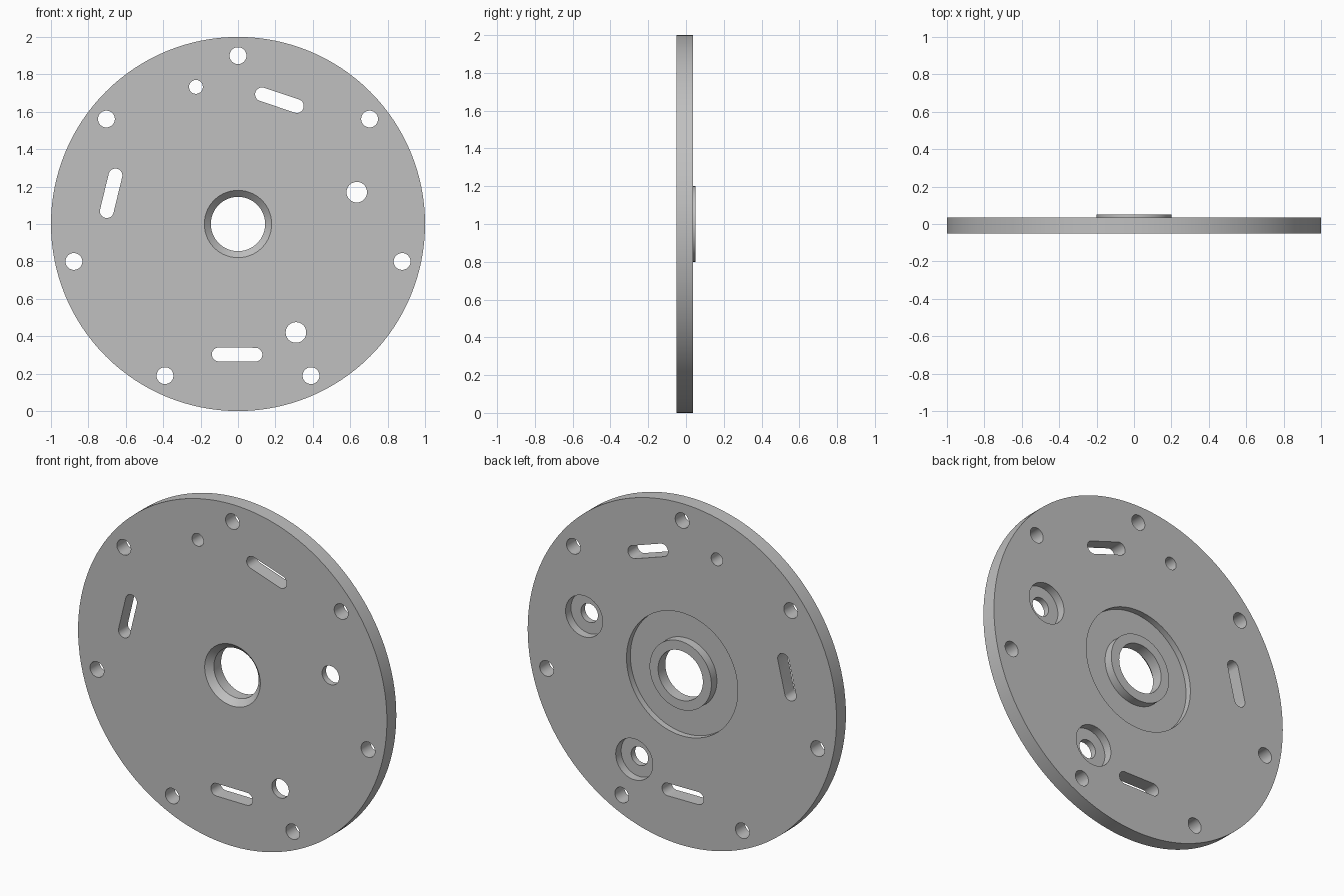
import bpy, bmesh
from math import sin, cos, pi, radians
from mathutils import Matrix

cube = bpy.data.objects.get("Cube")
if cube:
    bpy.data.objects.remove(cube, do_unlink=True)

FRONT, BACK, BOSS, FLOOR = -0.051, 0.036, 0.051, 0.0
CENTRE = 1.0  # height of the disc axis

steel = bpy.data.materials.new("grey metal")
steel.use_nodes = True
colour = (0.53, 0.53, 0.53, 1)
steel.diffuse_color = colour
steel.node_tree.nodes["Principled BSDF"].inputs["Base Color"].default_value = colour


def make_object(name, bm):
    bmesh.ops.recalc_face_normals(bm, faces=bm.faces)
    mesh = bpy.data.meshes.new(name)
    bm.to_mesh(mesh)
    bm.free()
    mesh.materials.append(steel)
    obj = bpy.data.objects.new(name, mesh)
    bpy.context.collection.objects.link(obj)
    return obj


def add_slot(bm, x, z, radius, half=0.0, angle=0.0, y0=-0.2, y1=0.2, n=24):
    """Prism along y with rounded ends; a plain cylinder when half is zero."""
    pts = []
    for i in range(2 * n):
        a = pi * (i + 0.5) / n - pi / 2
        px = radius * cos(a) + (half if i < n else -half)
        pz = radius * sin(a)
        pts.append((x + px * cos(angle) - pz * sin(angle), y0,
                    z + px * sin(angle) + pz * cos(angle)))
    face = bm.faces.new([bm.verts.new(p) for p in pts])
    ext = bmesh.ops.extrude_face_region(bm, geom=[face])
    verts = [g for g in ext["geom"] if isinstance(g, bmesh.types.BMVert)]
    bmesh.ops.translate(bm, verts=verts, vec=(0, y1 - y0, 0))


# Disc with chamfered bore, hub ring and rear recess, turned from one profile
profile = [(0.145, BOSS), (0.2, BOSS), (0.2, FLOOR), (0.36, FLOOR), (0.36, BACK),
           (1, BACK), (1, FRONT), (0.18, FRONT), (0.145, FRONT + 0.035)]
bm = bmesh.new()
ring = [bm.verts.new((r, y, 0)) for r, y in profile]
edges = [bm.edges.new((v, ring[i - 1])) for i, v in enumerate(ring)]
bmesh.ops.spin(bm, geom=ring + edges, cent=(0, 0, 0), axis=(0, 1, 0),
               angle=2 * pi, steps=128, use_merge=True)
bmesh.ops.remove_doubles(bm, verts=bm.verts, dist=1e-5)
bmesh.ops.transform(bm, matrix=Matrix.Translation((0, 0, CENTRE)), verts=bm.verts)
plate = make_object("flange_plate", bm)

# Through holes and slots
through = bmesh.new()
for k in range(7):
    a = pi / 2 + k * 2 * pi / 7
    add_slot(through, 0.9 * cos(a), CENTRE + 0.9 * sin(a), 0.045)
add_slot(through, -0.225, 1.733, 0.037)
for deg in (71.5, 166.4, 269.6):
    a = radians(deg)
    add_slot(through, 0.698 * cos(a), CENTRE + 0.698 * sin(a), 0.037, 0.098, a - pi / 2)

# Two bolt holes, counterbored from the back
bores = bmesh.new()
for x, z in ((0.635, 1.17), (0.31, 0.42)):
    add_slot(through, x, z, 0.055)
    add_slot(bores, x, z, 0.12, y0=BACK - 0.05)

for cutter in (make_object("hole_cutter", through), make_object("counterbore_cutter", bores)):
    cutter.hide_render = True
    mod = plate.modifiers.new(cutter.name, "BOOLEAN")
    mod.operation, mod.solver, mod.object = "DIFFERENCE", "EXACT", cutter
    bpy.ops.object.select_all(action="DESELECT")
    plate.select_set(True)
    bpy.context.view_layer.objects.active = plate
    bpy.ops.object.modifier_apply(modifier=mod.name)
    bpy.data.objects.remove(cutter, do_unlink=True)

# Smooth curved walls, crisp rims
bpy.ops.object.shade_smooth_by_angle(angle=radians(25))
